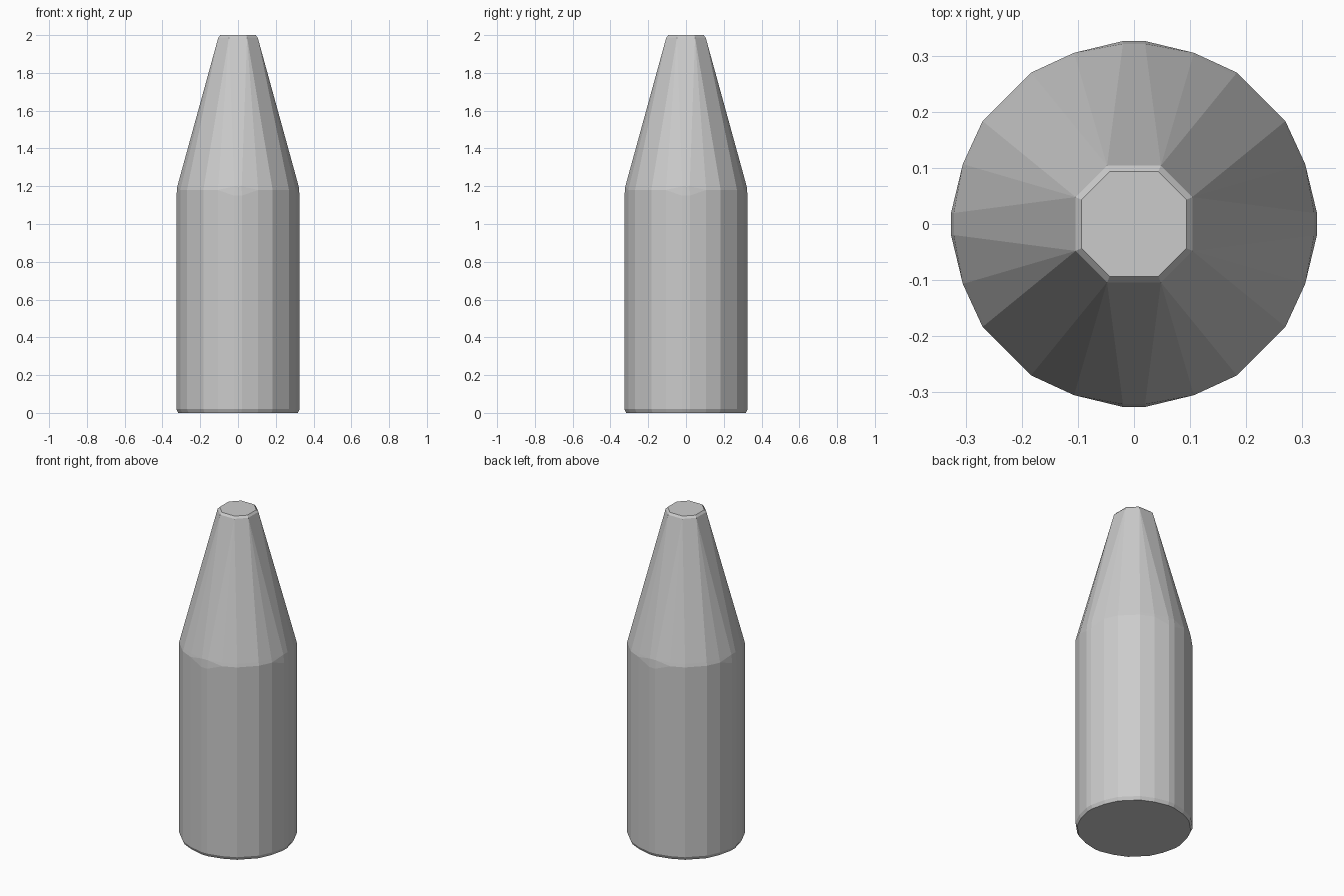
import bpy, bmesh

cube = bpy.data.objects.get("Cube")
if cube:
    bpy.data.objects.remove(cube, do_unlink=True)

# One quadrant of each outline; turning it four times closes the ring
BODY = [(0.326, 0.02), (0.305, 0.107), (0.27, 0.183),
        (0.183, 0.27), (0.107, 0.305), (0.02, 0.326)]
TIP = [(0.104, 0.048), (0.048, 0.104)]


def add_ring(bm, quadrant, scale, height):
    """Add the quadrant outline, turned four times, at the given height."""
    for x, y in quadrant:
        for _ in range(4):
            bm.verts.new((x * scale, y * scale, height))
            x, y = -y, x


bm = bmesh.new()

# Straight body with a small bevel at the foot
add_ring(bm, BODY, 0.97, 0)
add_ring(bm, BODY, 1, 0.02)

# Uneven bevelled shoulder, dipping at front, back and sides
add_ring(bm, BODY[1:-1], 1, 1.18)
add_ring(bm, [BODY[0], BODY[-1]], 1, 1.15)
add_ring(bm, BODY, 0.985, 1.2)

# Tapered nose ending in a bevelled octagonal tip
add_ring(bm, TIP, 1, 1.988)
add_ring(bm, TIP, 0.9, 2)

# Wrap the rings in one faceted skin and merge the flat parts
hull = bmesh.ops.convex_hull(bm, input=bm.verts[:])
loose = [v for v in bm.verts if not v.link_faces]
bmesh.ops.delete(bm, geom=loose, context='VERTS')
bmesh.ops.dissolve_limit(bm, angle_limit=0.01, verts=bm.verts[:], edges=bm.edges[:])
bmesh.ops.recalc_face_normals(bm, faces=bm.faces[:])

mesh = bpy.data.meshes.new("tapered_body")
bm.to_mesh(mesh)
bm.free()
body = bpy.data.objects.new("tapered_body", mesh)
bpy.context.collection.objects.link(body)

# Plain light grey
grey = bpy.data.materials.new("light_grey")
grey.use_nodes = True
colour = (0.6, 0.6, 0.6, 1)
grey.diffuse_color = colour
grey.node_tree.nodes["Principled BSDF"].inputs["Base Color"].default_value = colour
mesh.materials.append(grey)
